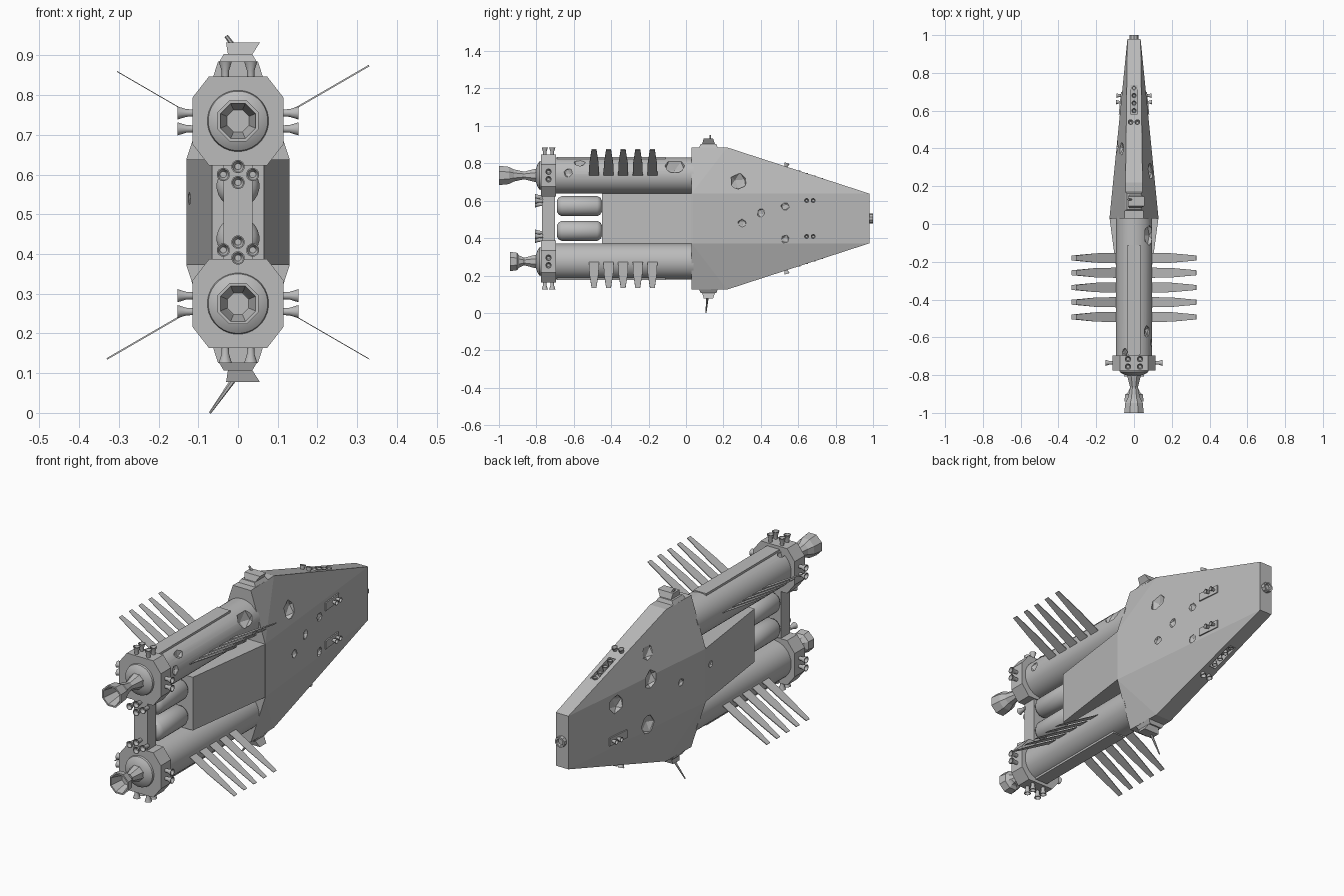
import bpy, bmesh, math
from mathutils import Vector, Matrix

if "Cube" in bpy.data.objects:
    bpy.data.objects.remove(bpy.data.objects["Cube"])

grey = bpy.data.materials.new("plain grey")
grey.use_nodes = True
grey.diffuse_color = (0.5, 0.5, 0.5, 1)
grey.node_tree.nodes["Principled BSDF"].inputs["Base Color"].default_value = (0.5, 0.5, 0.5, 1)

MID = 0.505  # height of the mirror plane between upper and lower halves
TANK_Z = 0.23  # tank axis offset from that plane


def finish(name, bm, smooth=False):
    bmesh.ops.remove_doubles(bm, verts=bm.verts, dist=0.00005)
    bmesh.ops.recalc_face_normals(bm, faces=bm.faces)
    mesh = bpy.data.meshes.new(name)
    bm.to_mesh(mesh)
    bm.free()
    ob = bpy.data.objects.new(name, mesh)
    bpy.context.collection.objects.link(ob)
    mesh.materials.append(grey)
    bpy.ops.object.select_all(action='DESELECT')
    bpy.context.view_layer.objects.active = ob
    ob.select_set(True)
    if smooth:
        bpy.ops.object.shade_smooth_by_angle(angle=math.radians(35))
    return ob


def add_hull(bm, points):
    verts = [bm.verts.new(p) for p in points]
    bmesh.ops.convex_hull(bm, input=verts)
    bmesh.ops.dissolve_limit(bm, angle_limit=0.01, verts=bm.verts, edges=bm.edges)


def add_box(bm, centre, size):
    bmesh.ops.create_cube(bm, size=1, matrix=Matrix.Translation(centre) @ Matrix.Diagonal((*size, 1)))


def add_lathe(bm, profile, origin, direction, sides=12):
    # profile holds (distance along direction, radius)
    turn = Vector(direction).to_track_quat('Z', 'Y')
    rings = []
    for t, r in profile:
        ring = []
        for i in range(sides):
            a = math.tau * (i + 0.5) / sides
            p = Vector((r * math.cos(a), r * math.sin(a), t))
            ring.append(bm.verts.new(Vector(origin) + turn @ p))
        rings.append(ring)
    for a, b in zip(rings, rings[1:]):
        for i in range(sides):
            j = (i + 1) % sides
            bm.faces.new((a[i], a[j], b[j], b[i]))
    for ring in (rings[0], rings[-1]):
        if (ring[0].co - ring[1].co).length > 0.0001:
            bm.faces.new(ring)


def add_jet(bm, origin, direction, size=1.0):
    shape = [(-0.005, 0.009), (0.015, 0.010), (0.037, 0.017), (0.037, 0.014), (0.02, 0.008)]
    add_lathe(bm, [(t * size, r * size) for t, r in shape], origin, direction)


def carve(ob, dents, boxes=()):
    # battle damage: faceted pits, plus square recesses
    bm = bmesh.new()
    for i, (x, y, z, r) in enumerate(dents):
        m = Matrix.Translation((x, y, z)) @ Matrix.Rotation(i * 1.3, 4, 'X') @ Matrix.Diagonal((0.5, 1, 0.85, 1))
        bmesh.ops.create_icosphere(bm, subdivisions=1, radius=r, matrix=m)
    for centre, size in boxes:
        add_box(bm, centre, size)
    cutter = finish("damage_cutter", bm)
    cutter.hide_render = True
    mod = ob.modifiers.new("damage", 'BOOLEAN')
    mod.operation, mod.solver, mod.object = 'DIFFERENCE', 'EXACT', cutter
    bpy.context.view_layer.objects.active = ob
    bpy.ops.object.modifier_apply(modifier="damage")
    bpy.data.objects.remove(cutter)


def skin(y):  # half width of the bow hull at a station
    return 0.13 - 0.1 * (y - 0.03)


def crown(y):  # half height of the sloping spine
    return 0.38 - 0.247 * (y - 0.22) / 0.76


# Bow hull: wide at the shoulder, tapering to a blunt nose
bm = bmesh.new()
stations = [(0.03, 0.13, 0.133, 0.05, 0.38), (0.22, 0.111, 0.133, 0.045, 0.38), (0.98, 0.035, 0.133, 0.035, 0.133)]
add_hull(bm, [(sx * x, y, MID + sz * z) for y, wm, hm, wt, ht in stations
              for x, z in ((wm, hm), (wt, ht)) for sx in (-1, 1) for sz in (-1, 1)])
bow = finish("bow_hull", bm)
right_pits = [(0.3, 0.48, 0.026), (0.4, 0.535, 0.026), (0.53, 0.57, 0.026), (0.53, 0.395, 0.026)]
left_pits = [(0.41, 0.62, 0.05), (0.65, 0.58, 0.055), (0.43, 0.4, 0.055), (0.2, 0.53, 0.022)]
dents = [(skin(y), y, z, r) for y, z, r in right_pits] + [(-skin(y), y, z, r) for y, z, r in left_pits]
dents += [(0.085, 0.28, 0.70, 0.055), (-0.075, 0.4, 0.75, 0.05)]
slot = (0.036, 0.18, 0.05)
carve(bow, dents, [((0, 0.66, MID + s * crown(0.66)), slot) for s in (-1, 1)])

# Midsection wedge narrowing toward the stern
bm = bmesh.new()
add_hull(bm, [(sx * w, y, MID + sz * 0.133) for y, w in ((-0.45, 0.065), (0.035, 0.13))
              for sx in (-1, 1) for sz in (-1, 1)])
middle = finish("midsection", bm)
carve(middle, [(-0.12, -0.02, 0.54, 0.022)])

# Nose docking ring
bm = bmesh.new()
add_lathe(bm, [(0, 0.026), (0.02, 0.026), (0.02, 0.018), (0.008, 0.015)], (0, 0.98, MID), (0, 1, 0), 10)
finish("nose_ring", bm)

for s, side in ((1, "upper"), (-1, "lower")):
    zc = MID + s * TANK_Z

    # Main fuel tank with a flat spine
    bm = bmesh.new()
    add_lathe(bm, [(0, 0.096), (0.74, 0.096)], (0, -0.70, zc), (0, 1, 0), 40)
    tank = finish(side + "_tank", bm, True)
    if s > 0:
        carve(tank, [(0.08, -0.06, 0.785, 0.062), (0.095, -0.63, 0.75, 0.028),
                     (0.07, -0.57, 0.805, 0.036), (-0.05, -0.68, 0.82, 0.03)])
    bm = bmesh.new()
    add_box(bm, (0, -0.40, zc + s * 0.085), (0.07, 0.58, 0.03))
    finish(side + "_tank_spine", bm)

    # Octagonal engine block
    bm = bmesh.new()
    add_hull(bm, [(sx * x, y, zc + sz * z) for x, z in ((0.073, 0.112), (0.115, 0.058))
                  for y in (-0.775, -0.695) for sx in (-1, 1) for sz in (-1, 1)])
    finish(side + "_engine_block", bm)

    # Domed end cap
    bm = bmesh.new()
    add_lathe(bm, [(0, 0.078), (0.012, 0.075), (0.022, 0.06), (0.03, 0.035), (0.033, 0)],
              (0, -0.772, zc), (0, -1, 0), 32)
    finish(side + "_end_cap", bm, True)

    # Faceted engine bell; the lower one is shorter
    reach = 0.21 if s > 0 else 0.15
    bm = bmesh.new()
    add_lathe(bm, [(0, 0.042), (0.025, 0.036), (0.075, 0.022), (0.45 * reach + 0.035, 0.035),
                   (reach * 0.75, 0.050), (reach, 0.056), (reach, 0.048), (reach * 0.6, 0.03)],
              (0, -0.79, zc), (0, -1, 0), 8)
    finish(side + "_engine_bell", bm)

    # Steering jets round the block
    bm = bmesh.new()
    for sx in (-1, 1):
        for d in (-0.02, 0.02):
            add_jet(bm, (sx * 0.115, -0.735, zc + d), (sx, 0, 0))
            add_jet(bm, (sx * 0.032, -0.735 + d, zc + s * 0.112), (0, 0, s))
        add_jet(bm, (sx * 0.037, -0.77, MID + s * 0.095), (0, -1, 0))
    for h in (0.075, 0.115):
        add_jet(bm, (0, -0.77, MID + s * h), (0, -1, 0))
    finish(side + "_steering_jets", bm, True)

    # Radiator blades angled out from the tank
    bm = bmesh.new()
    for sx in (-1, 1):
        tip = 0.305 if sx < 0 and s > 0 else 0.33
        for i in range(5):
            y = -0.18 - i * 0.078
            add_hull(bm, [(sx * x - n * 0.001, y + sy * w, zc + s * (x - 0.09) * 0.58 + n * 0.0018)
                          for x, w in ((0.085, 0.027), (0.2, 0.025), (tip, 0.013))
                          for sy in (-1, 1) for n in (-1, 1)])
    finish(side + "_radiator_blades", bm)

    # Small inner capsule tank
    bm = bmesh.new()
    add_lathe(bm, [(0, 0), (0, 0.03), (0.008, 0.045), (0.025, 0.054), (0.215, 0.054),
                   (0.232, 0.045), (0.24, 0.03), (0.24, 0)], (0, -0.69, MID + s * 0.066), (0, 1, 0), 24)
    finish(side + "_capsule_tank", bm, True)

    # Sensor pod and its spike
    bm = bmesh.new()
    top = MID + s * 0.378
    add_hull(bm, [(sx * w, 0.12 + sy * d, top + s * h) for w, d, h in ((0.048, 0.05, 0), (0.036, 0.042, 0.02))
                  for sx in (-1, 1) for sy in (-1, 1)])
    add_hull(bm, [(x, 0.12 + sy * d, top + s * h) for x, d, h in
                  ((-0.025, 0.035, 0.018), (0.035, 0.035, 0.018), (-0.03, 0.025, 0.049), (0.055, 0.025, 0.049))
                  for sy in (-1, 1)])
    finish(side + "_sensor_pod", bm)
    bm = bmesh.new()
    if s > 0:
        add_lathe(bm, [(0, 0.006), (0.03, 0.005)], (-0.012, 0.13, 0.925), (-0.6, 0, 0.8), 6)
    else:
        add_lathe(bm, [(0, 0.007), (0.105, 0.003)], (-0.01, 0.115, 0.085), (-0.57, -0.08, -0.8), 6)
    finish(side + "_sensor_spike", bm)

    # Bow thruster row in its slot, and the pair behind it
    bm = bmesh.new()
    for i in range(4):
        y = 0.60 + i * 0.04
        add_jet(bm, (0, y, MID + s * (crown(y) - 0.03)), (0, 0, s), 0.8)
    for sx in (-1, 1):
        add_jet(bm, (sx * 0.018, 0.53, MID + s * (crown(0.53) - 0.015)), (0, 0.3, s), 0.9)
    # Side thruster plates on the bow
    for sx in (-1, 1):
        if sx < 0 and s > 0:
            continue
        add_hull(bm, [(sx * (skin(y) + o), y, MID + s * 0.096 + dz) for y in (0.58, 0.70)
                      for o in (-0.01, 0.006) for dz in (-0.02, 0.02)])
        for y in (0.645, 0.68):
            add_jet(bm, (sx * skin(y), y, MID + s * 0.096), (sx, 0, 0), 0.75)
    finish(side + "_bow_thrusters", bm, True)

# Strut joining the two engine blocks
bm = bmesh.new()
add_box(bm, (0, -0.735, MID), (0.074, 0.07, 0.28))
finish("engine_strut", bm)
